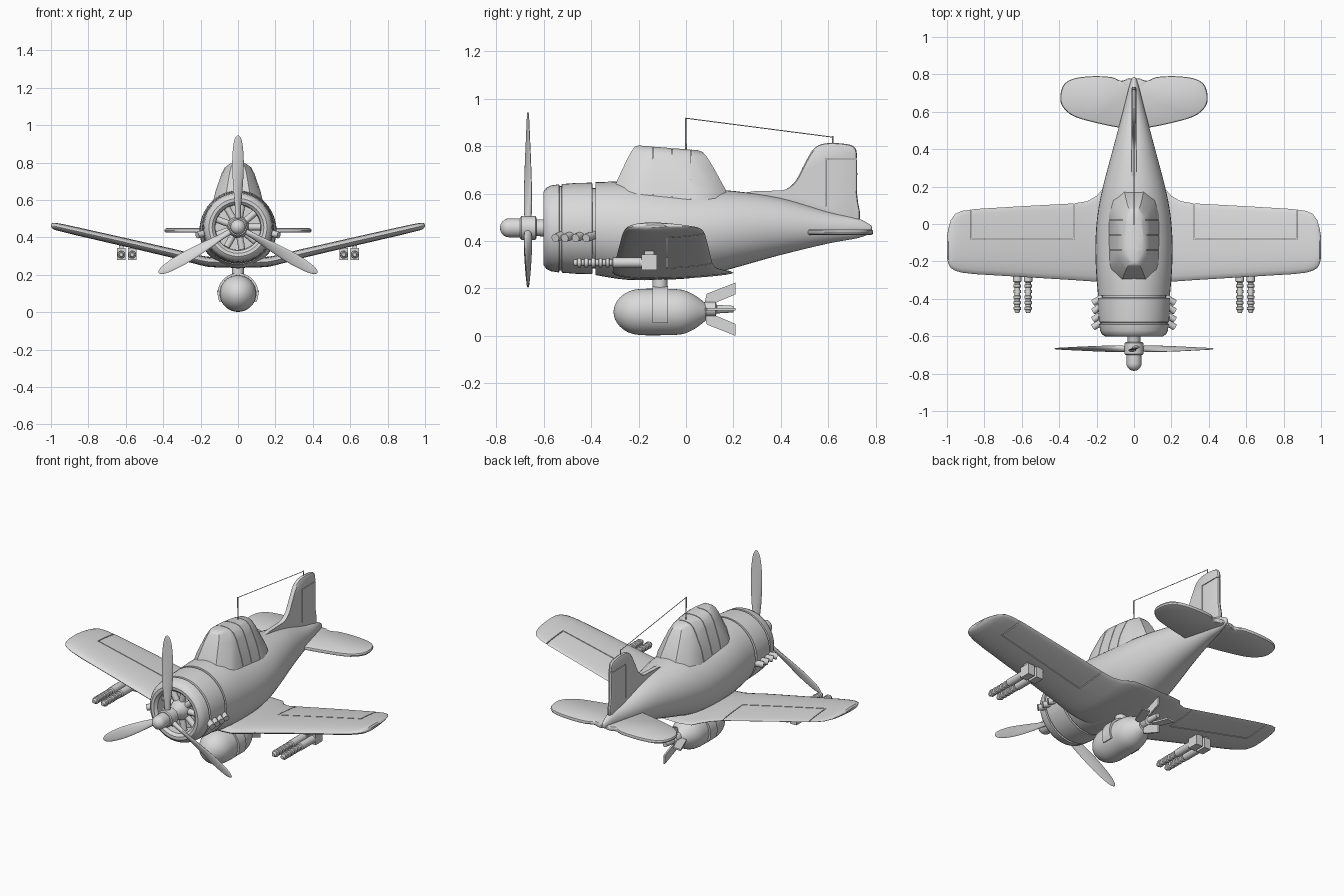
import bpy, bmesh
from math import sin, cos, pi, radians
from mathutils import Vector, Matrix

if "Cube" in bpy.data.objects:
    bpy.data.objects.remove(bpy.data.objects["Cube"])

grey = bpy.data.materials.new("plain grey")
grey.use_nodes = True
grey.diffuse_color = (0.7, 0.7, 0.7, 1)
grey.node_tree.nodes["Principled BSDF"].inputs["Base Color"].default_value = (0.7, 0.7, 0.7, 1)
parts = []
AXIS = 0.455  # height of the engine axis


def finish(bm, name):
    bmesh.ops.recalc_face_normals(bm, faces=bm.faces)
    mesh = bpy.data.meshes.new(name)
    bm.to_mesh(mesh)
    bm.free()
    mesh.materials.append(grey)
    obj = bpy.data.objects.new(name, mesh)
    bpy.context.collection.objects.link(obj)
    parts.append(obj)
    return obj


def loft(name, rings):
    """Skin a series of equal-length closed rings and cap both ends."""
    bm = bmesh.new()
    rows = [[bm.verts.new(p) for p in ring] for ring in rings]
    n = len(rows[0])
    for a, b in zip(rows, rows[1:]):
        for i in range(n):
            j = (i + 1) % n
            bm.faces.new((a[i], a[j], b[j], b[i]))
    bm.faces.new(rows[0])
    bm.faces.new(rows[-1])
    return finish(bm, name)


def spline(pts, steps, closed=False):
    """Catmull-Rom interpolation of points of any dimension."""
    n, out = len(pts), []
    pick = (lambda i: pts[i % n]) if closed else (lambda i: pts[min(max(i, 0), n - 1)])
    for i in range(n if closed else n - 1):
        quad = [pick(i + k) for k in (-1, 0, 1, 2)]
        for s in range(steps):
            t = s / steps
            out.append(tuple(0.5 * (2 * b + (c - a) * t + (2 * a - 5 * b + 4 * c - d) * t * t
                             + (3 * b - a - 3 * c + d) * t ** 3) for a, b, c, d in zip(*quad)))
    return out if closed else out + [tuple(pts[-1])]


def ellipse_ring(y, z, rx, rz, x=0, n=40):
    return [(x + rx * cos(2 * pi * i / n), y, z + rz * sin(2 * pi * i / n)) for i in range(n)]


def turned(name, profile, z, x=0, n=40):
    """Body of revolution along y from (y, radius) pairs."""
    return loft(name, [ellipse_ring(y, z, r, r, x, n) for y, r in profile])


def rod(name, p, q, r1, r2=None, n=12):
    p, q = Vector(p), Vector(q)
    d = q - p
    m = Matrix.Translation((p + q) / 2) @ d.to_track_quat("Z", "Y").to_matrix().to_4x4()
    bm = bmesh.new()
    bmesh.ops.create_cone(bm, cap_ends=True, segments=n, radius1=r1,
                          radius2=r1 if r2 is None else r2, depth=d.length, matrix=m)
    return finish(bm, name)


def box(name, centre, size):
    bm = bmesh.new()
    bmesh.ops.create_cube(bm, size=1, matrix=Matrix.Translation(centre) @ Matrix.Diagonal((*size, 1)))
    return finish(bm, name)


def cut(obj, centre, size):
    """Saw a thin panel gap out of a part."""
    cutter = box("cutter", centre, size)
    parts.remove(cutter)
    mod = obj.modifiers.new("gap", "BOOLEAN")
    mod.operation, mod.solver, mod.object = "DIFFERENCE", "EXACT", cutter
    bpy.context.view_layer.objects.active = obj
    bpy.ops.object.modifier_apply(modifier=mod.name)
    bpy.data.objects.remove(cutter)


def plate(name, outline, thick, place):
    """Rounded-edge plate; place maps (u, v, offset) to a 3D point."""
    cu = sum(p[0] for p in outline) / len(outline)
    cv = sum(p[1] for p in outline) / len(outline)
    return loft(name, [[place(cu + (u - cu) * k, cv + (v - cv) * k, w * thick / 2) for u, v in outline]
                       for w, k in ((-1, .93), (-.7, .98), (0, 1), (.7, .98), (1, .93))])


# Fuselage: y, centre height, half width, half height
hull = [(-.383, .452, .192, .196), (-.25, .443, .203, .207), (-.1, .435, .206, .199),
        (.05, .434, .195, .187), (.2, .448, .166, .163), (.4, .461, .113, .12),
        (.6, .456, .06, .067), (.72, .454, .03, .043), (.775, .45, .013, .02), (.785, .45, .004, .008)]
loft("fuselage", [ellipse_ring(*r) for r in spline(hull, 4)])

# Cowling with panel grooves and an open, rounded front lip
turned("cowling", [(-.36, .17), (-.394, .17), (-.396, .193), (-.46, .192), (-.524, .187), (-.526, .178),
                   (-.534, .178), (-.536, .186), (-.57, .181), (-.59, .171), (-.601, .155), (-.6, .138),
                   (-.585, .123), (-.5, .12), (-.499, .01)], AXIS - .002, n=48)

# Radial engine
turned("crankcase", [(-.49, .06), (-.55, .058), (-.58, .048), (-.6, .036), (-.64, .034)], AXIS)
for i in range(9):
    a = 2 * pi * i / 9
    rod("engine_cylinder", (.04 * cos(a), -.54, AXIS + .04 * sin(a)),
        (.121 * cos(a), -.54, AXIS + .121 * sin(a)), .018)

# Propeller
turned("propeller_hub", [(-.632, .044), (-.636, .05), (-.695, .05), (-.7, .044)], AXIS)
turned("spinner", [(-.69, .04), (-.745, .04)] +
       [(-.745 - .04 * sin(a), .04 * cos(a) + .0005) for a in (.3, .6, .9, 1.2, 1.45, pi / 2)], AXIS)
blade = spline([(.03, .03, .03, 60), (.1, .04, .025, 48), (.2, .056, .017, 30), (.34, .065, .012, 16),
                (.44, .05, .009, 10), (.478, .028, .007, 8), (.49, .006, .003, 8)], 3)
for turn in (0, 120, 240):
    spin = Matrix.Translation((0, -.667, AXIS)) @ Matrix.Rotation(radians(turn), 4, "Y")
    loft("propeller_blade", [[spin @ Matrix.Rotation(radians(tw), 4, "Z") @
                              Vector((w / 2 * cos(k * pi / 8), t / 2 * sin(k * pi / 8), r))
                              for k in range(16)] for r, w, t, tw in blade])

# Exhaust stubs
for s in (-1, 1):
    for y in (-.54, -.5, -.455, -.41):
        rod("exhaust_stub", (s * .165, y + .02, .425), (s * .218, y - .012, .412), .018)

# Wing: x, leading edge, trailing edge, centre height, thickness
half = [(.1, -.31, .2, .266, .062), (.165, -.31, .19, .27, .06), (.2, -.308, .15, .277, .058),
        (.25, -.305, .122, .289, .056), (.32, -.3, .11, .308, .055), (.6, -.283, .095, .373, .052),
        (.85, -.268, .08, .43, .05), (.92, -.26, .07, .446, .048), (.955, -.25, .055, .454, .046),
        (.98, -.235, .02, .459, .042), (.993, -.212, -.025, .462, .032), (1, -.18, -.07, .463, .012)]
sections = [(-x, *rest) for x, *rest in reversed(half)] + half


def airfoil(x, lead, trail, z, thick, n=24):
    mid, reach = (lead + trail) / 2, (trail - lead) / 2
    return [(x, mid + reach * cos(a), z + thick / 2 * sin(a) * (.85 - .3 * cos(a)))
            for a in (2 * pi * i / n for i in range(n))]


wing = loft("wing", [airfoil(*s) for s in sections])
for s in (-1, 1):
    cut(wing, (s * .595, -.08, .4), (.55, .005, .6))
    for x in (.32, .87):
        cut(wing, (s * x, .06, .4), (.005, .285, .6))

# Tailplane
tail_half = spline([(0, .5), (.08, .515), (.2, .54), (.32, .575), (.38, .625), (.394, .68), (.375, .745),
                    (.32, .778), (.22, .79), (.12, .785), (.07, .765), (0, .76)], 4, True)
for s in (-1, 1):
    plate("tailplane", tail_half, .024, lambda u, v, w: (s * u, v, .437 + w))

# Fin and rudder
fin = plate("fin", spline([(.24, .59), (.34, .607), (.41, .613), (.46, .65), (.5, .725), (.54, .79), (.59, .812),
                           (.67, .81), (.712, .795), (.722, .75), (.722, .6), (.718, .47), (.5, .47)], 4, True),
            .026, lambda u, v, w: (w, u, v))
cut(fin, (0, .59, .645), (.1, .004, .2))
cut(fin, (0, .67, .745), (.1, .164, .004))


# Canopy: height, front, back, half width; an inner shell shows through the panel gaps
def canopy(name, inset):
    rings = []
    for z, f, b, w in ((.57, -.315, .185, .138), (.645, -.292, .168, .121), (.745, -.247, .11, .088),
                       (.78, -.228, .087, .07), (.797, -.215, .07, .048), (.803, -.2, .05, .024)):
        f, b, w, z = f + inset, b - inset, w - inset, z - inset
        side = [(.5 * w, f), (.92 * w, f + .06), (w, f + .1), (w, b - .13), (.85 * w, b - .05), (.42 * w, b)]
        ring = side + [(-x, y) for x, y in reversed(side)]
        rings.append([(x, y, z - .08 * (y + .2)) for x, y in ring])
    return loft(name, rings)


canopy("canopy_glass", .004)
frame = canopy("canopy_frame", 0)
for y in (-.14, -.06, .02):
    cut(frame, (0, y, .75), (.5, .004, .5))

# Antenna mast, wire and rear post
rod("antenna_mast", (0, 0, .77), (0, -.002, .92), .004, .003)
rod("antenna_wire", (0, 0, .918), (0, .62, .838), .002, n=6)
rod("antenna_post", (0, .62, .8), (0, .62, .842), .003)

# Wing guns in pairs
barrel = [(-.475, .01), (-.468, .014)]
for i in range(5):
    y = -.46 + .03 * i
    barrel += [(y, .014), (y + .002, .02), (y + .016, .02), (y + .018, .014)]
barrel += [(-.312, .015), (-.308, .022), (-.18, .022)]
for s in (-1, 1):
    for x in (.566, .624):
        turned("gun_barrel", barrel, .308, s * x, 14)
        box("gun_receiver", (s * x, -.155, .31), (.044, .066, .064))
        box("gun_mount", (s * x, -.155, .35), (.024, .04, .04))

# Bomb with clamp, pylon and tail fins
BOMB = .1
turned("bomb", spline([(-.306, .002), (-.3, .03), (-.28, .06), (-.245, .085), (-.195, .097), (-.1, .098),
                       (-.02, .094), (.03, .075), (.07, .047), (.085, .034)], 3), BOMB)
turned("bomb_tail_tube", [(.07, .03), (.125, .03), (.13, .018), (.2, .014)], BOMB + .012, n=20)
arc = [radians(-25 + 230 * i / 28) for i in range(29)]
loft("bomb_clamp", [[(r * cos(a), y, BOMB + r * sin(a)) for r, y in
                     ((.092, -.142), (.109, -.142), (.109, -.077), (.092, -.077))] for a in arc])
rod("bomb_pylon", (0, -.11, .19), (0, -.11, .26), .032, n=20)
for q in range(4):
    turn = Matrix.Translation((0, 0, BOMB + .012)) @ Matrix.Rotation(q * pi / 2, 4, "Y")
    loft("bomb_fin", [[turn @ Vector((w, y, r)) for y, r in
                       ((.075, .015), (.088, .065), (.208, .112), (.208, .062), (.12, .025))]
                      for w in (-.005, .005)])

# Smooth shading with sharp edges kept
bpy.ops.object.select_all(action="DESELECT")
for obj in parts:
    obj.select_set(True)
bpy.context.view_layer.objects.active = parts[0]
bpy.ops.object.shade_smooth_by_angle(angle=radians(35))
